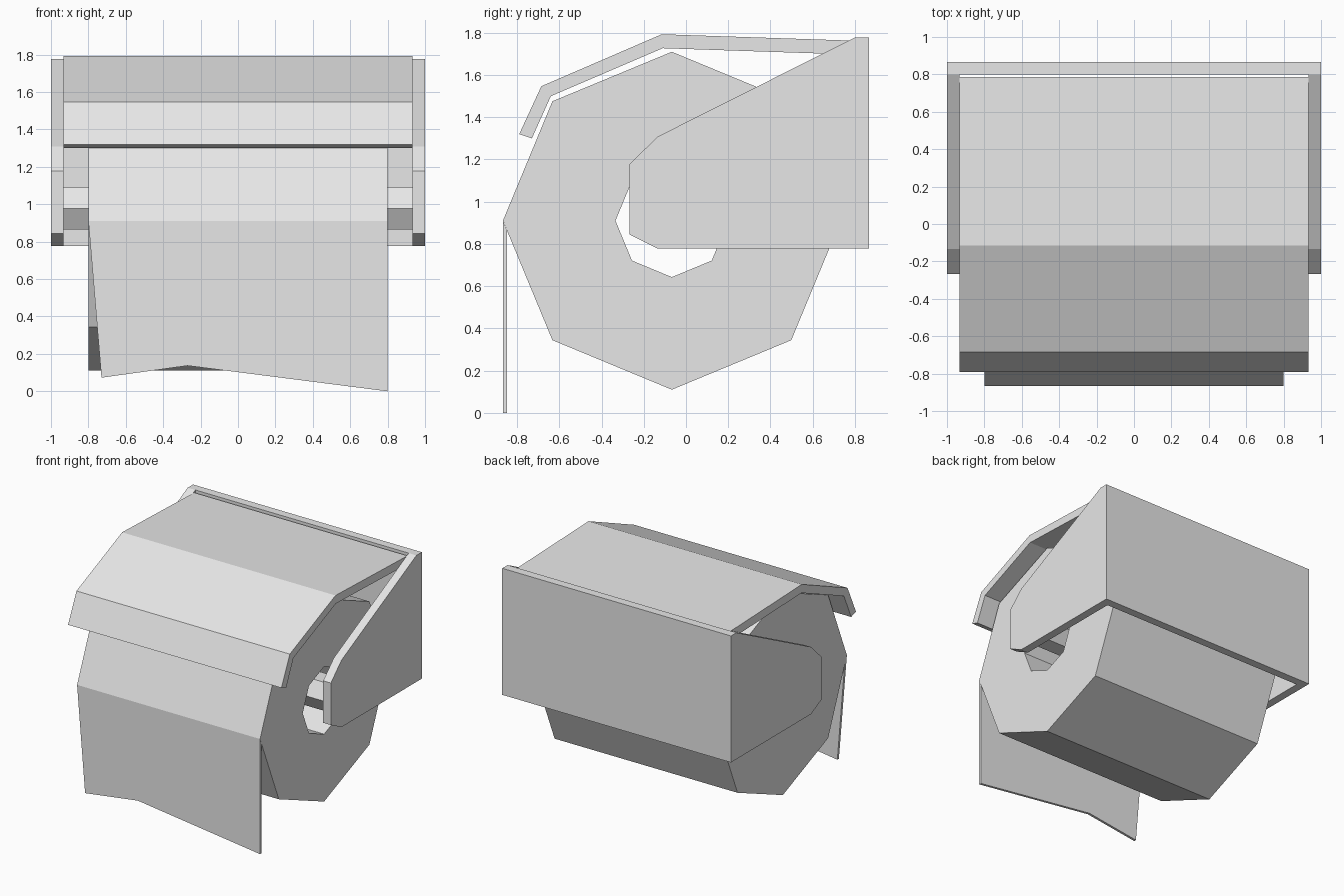
import bpy, bmesh, math

cube = bpy.data.objects.get("Cube")
if cube:
    bpy.data.objects.remove(cube, do_unlink=True)

grey = bpy.data.materials.new("light_grey")
grey.use_nodes = True
grey.diffuse_color = (0.8, 0.8, 0.8, 1)
grey.node_tree.nodes["Principled BSDF"].inputs["Base Color"].default_value = (0.8, 0.8, 0.8, 1)


def finish(bm, name):
    bmesh.ops.recalc_face_normals(bm, faces=bm.faces)
    mesh = bpy.data.meshes.new(name)
    bm.to_mesh(mesh)
    bm.free()
    mesh.materials.append(grey)
    obj = bpy.data.objects.new(name, mesh)
    bpy.context.collection.objects.link(obj)
    return obj


def loft(name, ring_a, ring_b):
    """Solid between two matching closed rings of points."""
    bm = bmesh.new()
    a = [bm.verts.new(p) for p in ring_a]
    b = [bm.verts.new(p) for p in ring_b]
    bm.faces.new(a)
    bm.faces.new(b)
    for i in range(len(a)):
        j = (i + 1) % len(a)
        bm.faces.new((a[i], a[j], b[j], b[i]))
    return finish(bm, name)


def prism(name, profile, half):
    """Extrude a (y, z) profile across x, centred."""
    return loft(name, [(-half, y, z) for y, z in profile], [(half, y, z) for y, z in profile])


def ngon(sides, radius, z):
    steps = [2 * math.pi * i / sides for i in range(sides)]
    return [(AXIS_Y + radius * math.cos(t), z + radius * math.sin(t)) for t in steps]


AXIS_Y, ROLL_Z = -0.067, 0.91
INNER = 0.933

# Paper roll: octagonal tube
bm = bmesh.new()
rings = [[bm.verts.new((x, y, z)) for y, z in ngon(8, r, ROLL_Z)]
         for x, r in ((-0.8, 0.8), (0.8, 0.8), (0.8, 0.267), (-0.8, 0.267))]
for k in range(4):
    a, b = rings[k], rings[(k + 1) % 4]
    for i in range(8):
        j = (i + 1) % 8
        bm.faces.new((a[i], a[j], b[j], b[i]))
finish(bm, "paper_roll")

# Hanging sheet with a torn lower edge
torn = [(-0.73, 0.073), (-0.27, 0.137), (0.8, 0.0)]


def sheet_ring(y, top):
    left = -0.8 + 0.07 * (ROLL_Z - top) / (ROLL_Z - 0.073)
    return [(x, y, z) for x, z in [(left, top)] + torn + [(0.8, top)]]


loft("hanging_sheet", sheet_ring(-0.867, ROLL_Z), sheet_ring(-0.847, 0.86))

# Wall bracket: side profile hollowed to leave the back and two arms
bracket = prism("wall_bracket", [(0.867, 0.778), (-0.135, 0.778), (-0.268, 0.845), (-0.268, 1.177),
                                 (-0.135, 1.308), (0.8, 1.778), (0.867, 1.778)], 1.0)
cutter = prism("bracket_cutter", [(-1, 0), (0.8, 0), (0.8, 2.5), (-1, 2.5)], INNER)
cutter.hide_render = True
mod = bracket.modifiers.new("hollow", 'BOOLEAN')
mod.operation = 'DIFFERENCE'
mod.solver = 'EXACT'
mod.object = cutter
bpy.context.view_layer.objects.active = bracket
bpy.ops.object.modifier_apply(modifier=mod.name)
bpy.data.objects.remove(cutter, do_unlink=True)

# Hexagonal rod between the arms
prism("roll_rod", ngon(6, 0.13, 0.977), INNER)

# Bent cover over the roll
prism("cover_flap", [(-0.79, 1.32), (-0.685, 1.547), (-0.115, 1.793), (0.785, 1.763),
                     (0.785, 1.697), (-0.11, 1.727), (-0.64, 1.5), (-0.73, 1.3)], INNER)
